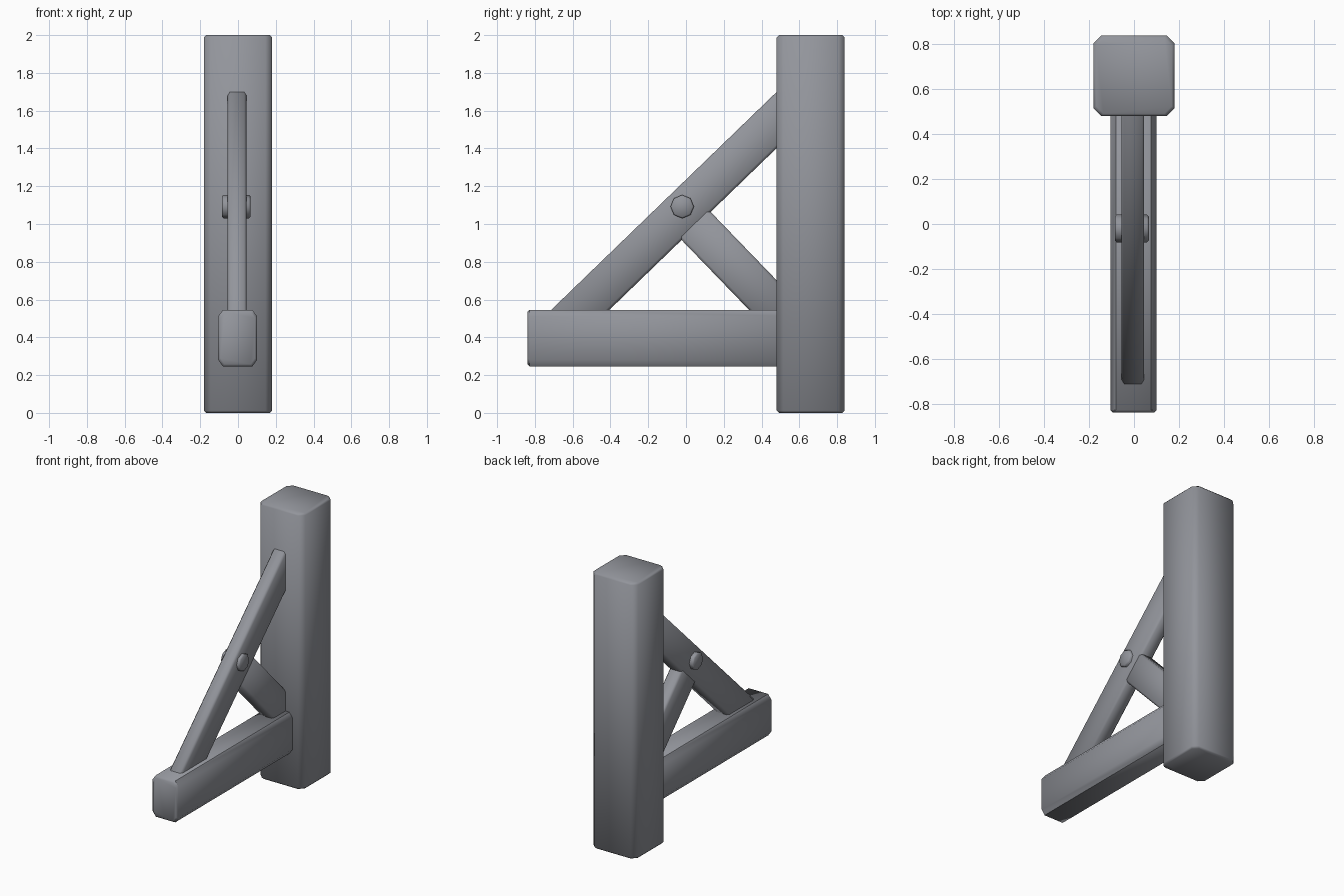
import bpy, bmesh, math
from mathutils import Vector

if "Cube" in bpy.data.objects:
    bpy.data.objects.remove(bpy.data.objects["Cube"])

grey = bpy.data.materials.new("weathered grey")
grey.diffuse_color = (0.29, 0.30, 0.33, 1)
grey.use_nodes = True
grey.node_tree.nodes["Principled BSDF"].inputs["Base Color"].default_value = grey.diffuse_color


def loft(name, rings, angle):
    """Closed solid skinned through equal-length rings of points."""
    bm = bmesh.new()
    loops = [[bm.verts.new(p) for p in ring] for ring in rings]
    n = len(loops[0])
    for a, b in zip(loops, loops[1:]):
        for i in range(n):
            j = (i + 1) % n
            bm.faces.new((a[i], a[j], b[j], b[i]))
    bm.faces.new(loops[0])
    bm.faces.new(loops[-1])
    bmesh.ops.recalc_face_normals(bm, faces=bm.faces)
    mesh = bpy.data.meshes.new(name)
    bm.to_mesh(mesh)
    bm.free()
    mesh.materials.append(grey)
    ob = bpy.data.objects.new(name, mesh)
    bpy.context.collection.objects.link(ob)
    bpy.ops.object.select_all(action='DESELECT')
    bpy.context.view_layer.objects.active = ob
    ob.select_set(True)
    bpy.ops.object.shade_smooth_by_angle(angle=math.radians(angle))
    return ob


def bar(name, start, end, profile, side, rim):
    """Sweep a 2D profile from start to end, with chamfered end rims."""
    start, end, side = Vector(start), Vector(end), Vector(side)
    d = (end - start).normalized()
    up = d.cross(side)
    half_u = max(abs(u) for u, v in profile)
    half_v = max(abs(v) for u, v in profile)

    def ring(c, inset):
        return [c + side * u * (1 - inset / half_u) + up * v * (1 - inset / half_v)
                for u, v in profile]

    return loft(name, [ring(start, rim), ring(start + d * rim, 0),
                       ring(end - d * rim, 0), ring(end, rim)], 50)


def timber(width, height, cu, cv):
    """Rectangle with cut corners."""
    w, h = width / 2, height / 2
    return [(w, h - cv), (w - cu, h), (cu - w, h), (-w, h - cv),
            (-w, cv - h), (cu - w, -h), (w - cu, -h), (w, cv - h)]


X = (1, 0, 0)

# Upright post
bar("post", (0, 0.66, 0), (0, 0.66, 2), timber(0.36, 0.36, 0.035, 0.035), X, 0.012)

# Horizontal arm
bar("arm", (-0.002, -0.84, 0.396), (-0.002, 0.56, 0.396),
    timber(0.206, 0.30, 0.025, 0.035), X, 0.012)

# Long diagonal strut and the short brace square to it
stick = timber(0.10, 0.214, 0.012, 0.014)
bar("diagonal_strut", (-0.005, -0.68, 0.429), (-0.005, 0.58, 1.647), stick, X, 0.01)
bar("short_brace", (-0.005, 0.03, 1.014), (-0.005, 0.56, 0.465), stick, X, 0.01)

# Octagonal peg through the strut
octagon = [(0.062 * math.cos(i * math.pi / 4), 0.062 * math.sin(i * math.pi / 4))
           for i in range(8)]
bar("peg", (-0.085, -0.02, 1.092), (0.066, -0.02, 1.092), octagon, (0, 1, 0), 0.008)
